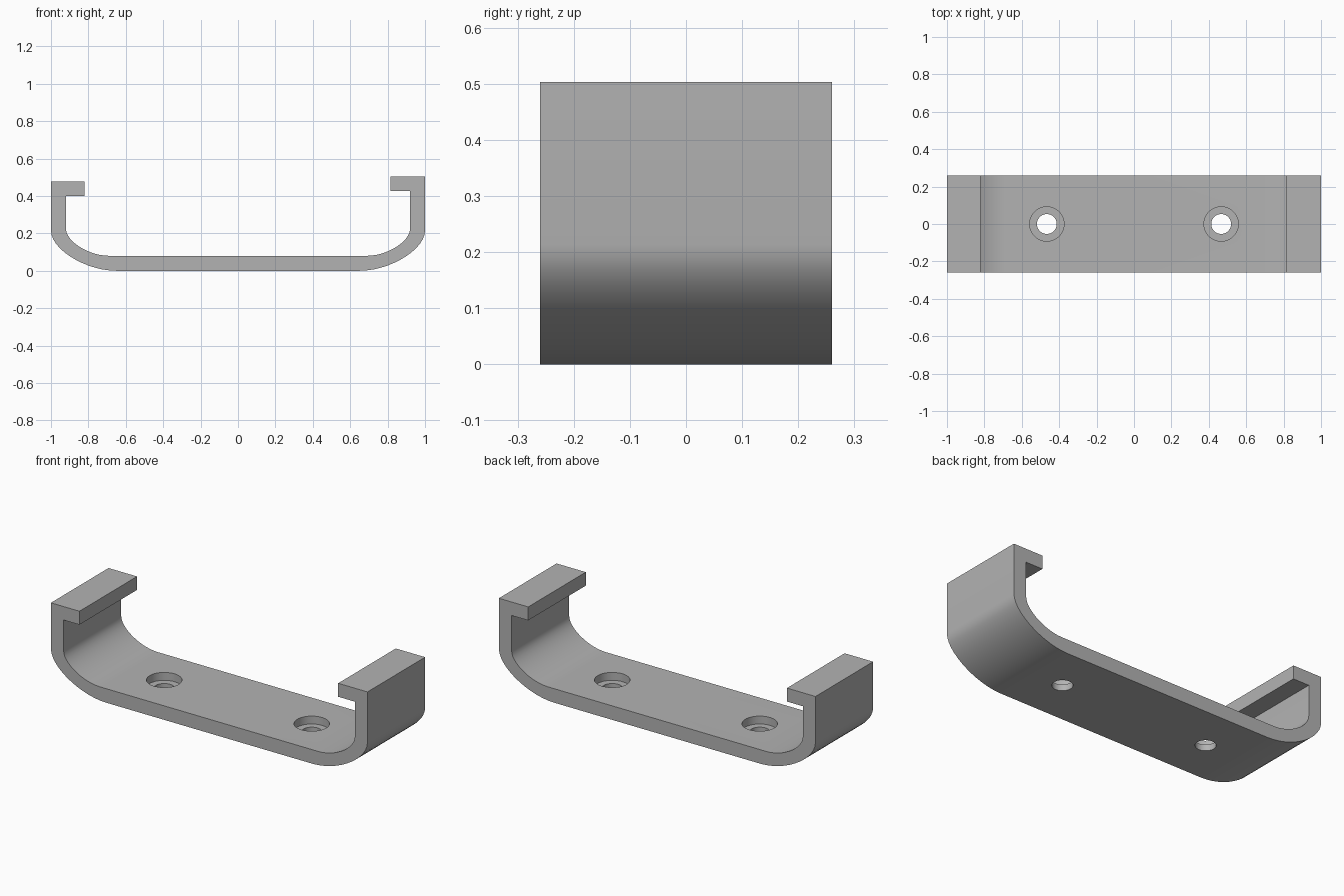
import bpy, bmesh
from mathutils import Vector
from mathutils.geometry import interpolate_bezier

cube = bpy.data.objects.get("Cube")
if cube:
    bpy.data.objects.remove(cube, do_unlink=True)

HALF_DEPTH = 0.26
BASE = 0.08      # floor thickness
WALL = 0.92      # inner face of the walls
HOLE_X = 0.466

grey = bpy.data.materials.new("light_grey")
grey.use_nodes = True
colour = (0.45, 0.45, 0.45, 1)
grey.diffuse_color = colour
grey.node_tree.nodes["Principled BSDF"].inputs["Base Color"].default_value = colour


def bend(wall_x, wall_z, floor_x, floor_z, pull=0.47):
    """Soft corner from the floor up to the wall."""
    a, b = Vector((floor_x, 0, floor_z)), Vector((wall_x, 0, wall_z))
    corner = Vector((wall_x, 0, floor_z))
    pts = interpolate_bezier(a, a.lerp(corner, pull), b.lerp(corner, pull), b, 14)
    return [(p.x, p.z) for p in pts]


def half(top, lip_x):
    """Right-hand half of the section, outer bottom round to inner floor."""
    outer = bend(1, 0.215, 0.65, 0)
    inner = bend(WALL, 0.225, 0.69, BASE)
    lip = [(1, top), (lip_x, top), (lip_x, top - 0.077), (WALL, top - 0.077)]
    return outer + lip + inner[::-1]


# Bracket: closed section extruded along y
right = half(0.503, 0.815)
left = [(-x, z) for x, z in reversed(half(0.477, 0.82))]
bm = bmesh.new()
face = bm.faces.new([bm.verts.new((x, -HALF_DEPTH, z)) for x, z in right + left])
ext = bmesh.ops.extrude_face_region(bm, geom=[face])
moved = [g for g in ext["geom"] if isinstance(g, bmesh.types.BMVert)]
bmesh.ops.translate(bm, verts=moved, vec=(0, 2 * HALF_DEPTH, 0))
bmesh.ops.recalc_face_normals(bm, faces=bm.faces)
mesh = bpy.data.meshes.new("clip_bracket")
bm.to_mesh(mesh)
bm.free()
mesh.materials.append(grey)
bracket = bpy.data.objects.new("clip_bracket", mesh)
bpy.context.collection.objects.link(bracket)


def drill(x, radius, bottom, top):
    """Cut a round vertical hole in the bracket."""
    bpy.ops.mesh.primitive_cylinder_add(vertices=48, radius=radius, depth=top - bottom,
                                        location=(x, 0, (top + bottom) / 2))
    cutter = bpy.context.object
    cutter.name = "hole_cutter"
    cutter.hide_render = True
    cutter.data.materials.append(grey)
    mod = bracket.modifiers.new("hole", "BOOLEAN")
    mod.operation = "DIFFERENCE"
    mod.solver = "EXACT"
    mod.object = cutter
    bpy.ops.object.select_all(action="DESELECT")
    bracket.select_set(True)
    bpy.context.view_layer.objects.active = bracket
    bpy.ops.object.modifier_apply(modifier=mod.name)
    bpy.data.objects.remove(cutter, do_unlink=True)


# Counterbored screw holes
for x in (-HOLE_X, HOLE_X):
    drill(x, 0.092, 0.035, 0.2)
    drill(x, 0.053, -0.1, 0.1)

bpy.ops.object.shade_smooth_by_angle(angle=0.5)
